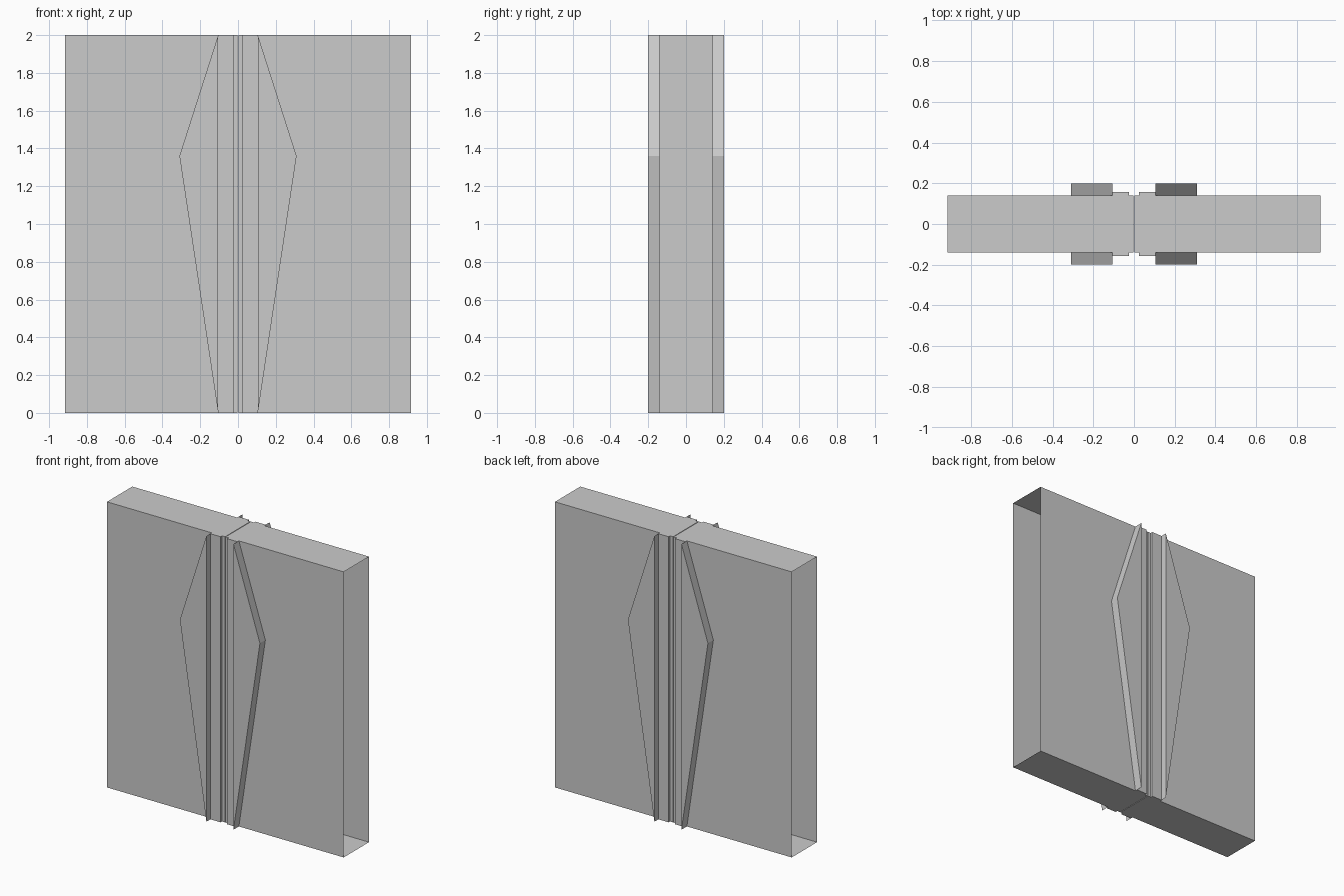
import bpy, bmesh

if "Cube" in bpy.data.objects:
    bpy.data.objects.remove(bpy.data.objects["Cube"])

H = 2.0                              # door height
GAP, LIP, STRIP, TIP, END = 0.002, 0.025, 0.105, 0.31, 0.917   # x stations
Y0, Y1, Y2 = 0.14, 0.156, 0.2        # panel, edge strip, handle plate depth
TIP_Z = 1.36                         # height of the plate's widest point


def build_leaf(name, sx):
    """One hollow door leaf, open at the outer end; sx picks the side."""
    bm = bmesh.new()

    def face(*pts):
        bm.faces.new([bm.verts.new((sx * x, y, z)) for x, y, z in pts])

    def wall(a, b):
        face((*a, 0), (*b, 0), (*b, H), (*a, H))

    # stepped meeting edge, strip and end of the half profile
    half = [(GAP, Y0), (LIP, Y0), (LIP, Y1), (STRIP, Y1), (STRIP, Y0), (END, Y0)]
    back = [(x, -y) for x, y in half]

    # top and bottom caps
    for z in (0, H):
        face(*[(x, y, z) for x, y in half + back[::-1]])
    # meeting face between the two leaves
    wall(half[0], back[0])

    for s in (-1, 1):
        # narrow edge strip
        for a, b in zip(half[:3], half[1:4]):
            wall((a[0], s * a[1]), (b[0], s * b[1]))
        # flat panel around the handle plate
        p, q, r = s * Y0, s * Y1, s * Y2
        face((STRIP, p, 0), (END, p, 0), (END, p, H), (STRIP, p, H), (TIP, p, TIP_Z))
        # triangular handle plate: face, straight inner side, two sloped sides
        face((STRIP, r, 0), (TIP, r, TIP_Z), (STRIP, r, H))
        wall((STRIP, q), (STRIP, r))
        for z in (0, H):
            face((STRIP, p, z), (STRIP, q, z), (STRIP, r, z),
                 (TIP, r, TIP_Z), (TIP, p, TIP_Z))

    bmesh.ops.remove_doubles(bm, verts=bm.verts[:], dist=0.0005)
    bmesh.ops.recalc_face_normals(bm, faces=bm.faces[:])
    mesh = bpy.data.meshes.new(name)
    bm.to_mesh(mesh)
    bm.free()
    bpy.context.collection.objects.link(bpy.data.objects.new(name, mesh))


for name, sx in (("left_door_leaf", -1), ("right_door_leaf", 1)):
    build_leaf(name, sx)
